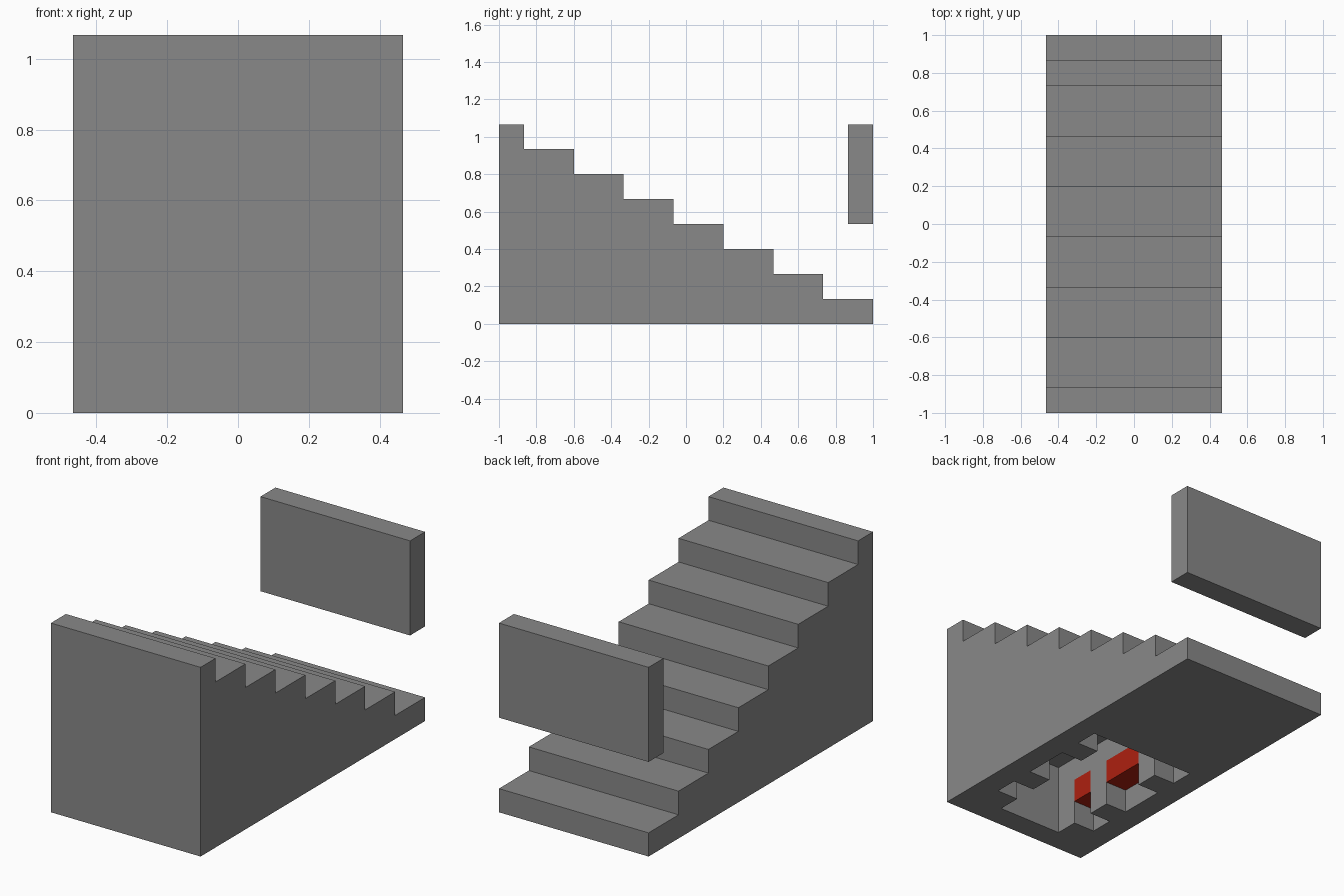
import bpy
import bmesh

if "Cube" in bpy.data.objects:
    bpy.data.objects.remove(bpy.data.objects["Cube"], do_unlink=True)

U = 2 / 15                 # one block
WIDTH, LENGTH, HEIGHT = 7, 15, 8


def point(i, j, k):
    """Block coordinates, counted from the front right bottom corner."""
    return ((i - WIDTH / 2) * U, (j - LENGTH / 2) * U, k * U)


def material(name, color):
    mat = bpy.data.materials.new(name)
    mat.use_nodes = True
    mat.diffuse_color = color
    bsdf = next(n for n in mat.node_tree.nodes if n.type == "BSDF_PRINCIPLED")
    bsdf.inputs["Base Color"].default_value = color
    bsdf.inputs["Roughness"].default_value = 0.9
    return mat


STONE = material("grey_stone", (0.25, 0.25, 0.25, 1))
RED = material("red", (0.42, 0.015, 0.005, 1))


def prism(name, profile, i0, i1, mat):
    """Extrude a (j, k) side profile across the width."""
    bm = bmesh.new()
    face = bm.faces.new([bm.verts.new(point(i0, j, k)) for j, k in profile])
    new = bmesh.ops.extrude_face_region(bm, geom=[face])["geom"]
    verts = [v for v in new if isinstance(v, bmesh.types.BMVert)]
    bmesh.ops.translate(bm, verts=verts, vec=((i1 - i0) * U, 0, 0))
    bmesh.ops.recalc_face_normals(bm, faces=bm.faces)
    mesh = bpy.data.meshes.new(name)
    bm.to_mesh(mesh)
    bm.free()
    mesh.materials.append(mat)
    obj = bpy.data.objects.new(name, mesh)
    bpy.context.collection.objects.link(obj)
    return obj


def box(name, i, j, k, mat):
    (j0, j1), (k0, k1) = j, k
    return prism(name, [(j0, k0), (j1, k0), (j1, k1), (j0, k1)], *i, mat)


def cut(target, cutter):
    cutter.hide_render = True
    mod = target.modifiers.new("cut", "BOOLEAN")
    mod.operation, mod.solver, mod.object = "DIFFERENCE", "EXACT", cutter
    bpy.context.view_layer.objects.active = target
    bpy.ops.object.modifier_apply(modifier=mod.name)
    bpy.data.objects.remove(cutter, do_unlink=True)


# Staircase: one tall row at the front, then treads two blocks deep
profile = [(0, 0), (0, HEIGHT)]
for step in range(HEIGHT):
    edge = 1 + 2 * step
    profile.append((edge, HEIGHT - step))
    if step < HEIGHT - 1:
        profile.append((edge, HEIGHT - step - 1))
profile.append((LENGTH, 0))
stairs = prism("staircase", profile, 0, WIDTH, STONE)

# Room open to the ground, with niches on both sides
niches = [(2, 3), (4, 6), (7, 8)]
cut(stairs, box("room_cutter", (2, 5), (1, 8), (-1, 3), STONE))
for span in niches:
    cut(stairs, box("niche_cutter", (1, 6), span, (-1, 2), STONE))

# Red blocks in the upper half of each niche; faces against the stone are dropped
for side, i, inward in (("right", (1, 2), 1), ("left", (5, 6), -1)):
    for n, span in enumerate(niches, 1):
        block = box(f"red_block_{side}_{n}", i, span, (1, 2), RED)
        bm = bmesh.new()
        bm.from_mesh(block.data)
        hidden = [f for f in bm.faces
                  if f.normal.z > -0.5 and f.normal.x * inward < 0.5]
        bmesh.ops.delete(bm, geom=hidden, context="FACES")
        bm.to_mesh(block.data)
        bm.free()

# Wall slab above the foot of the stairs
box("overhead_wall", (0, WIDTH), (LENGTH - 1, LENGTH), (4, HEIGHT), STONE)
